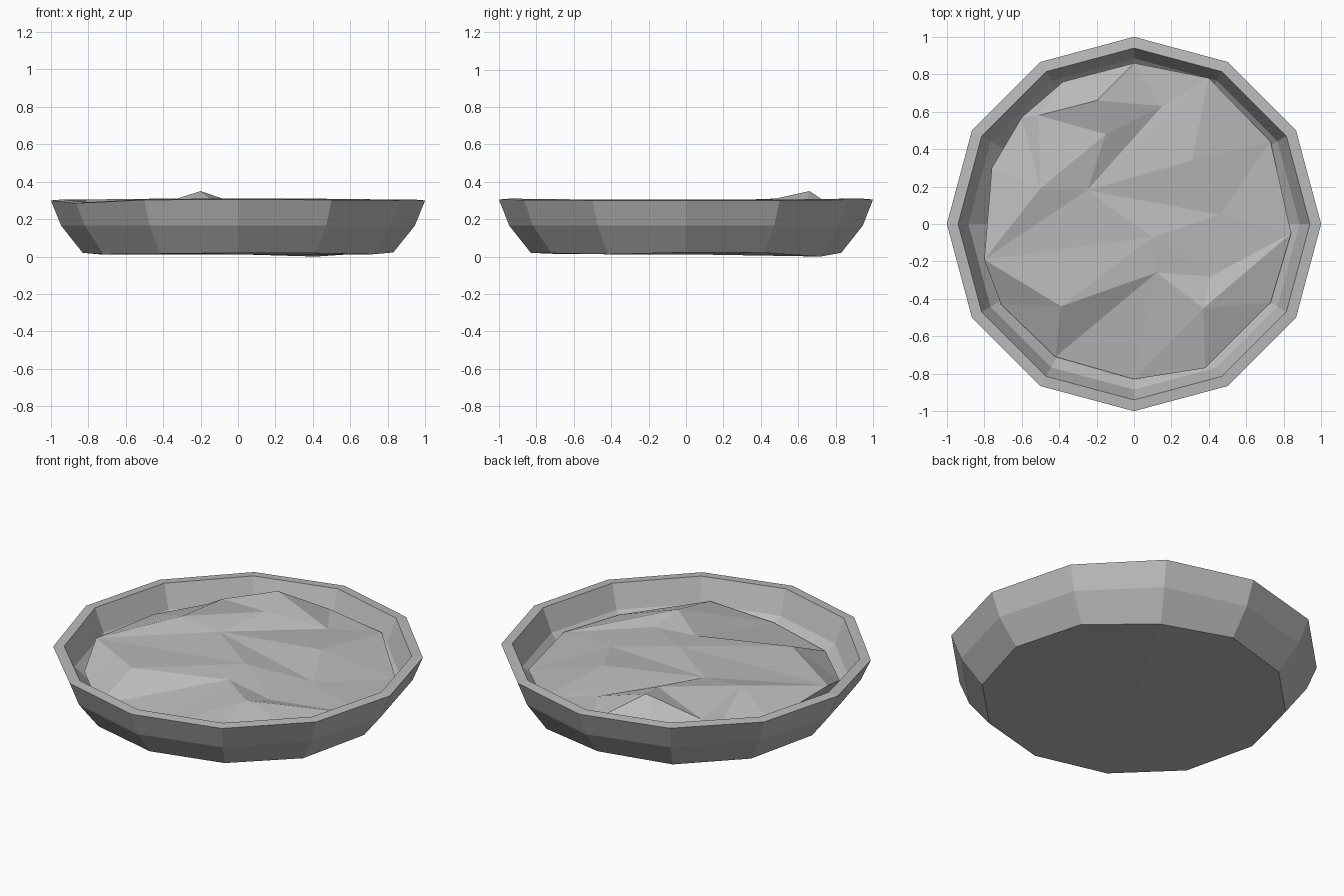
import bpy, bmesh, math
from mathutils import Vector
from mathutils.geometry import delaunay_2d_cdt

cube = bpy.data.objects.get("Cube")
if cube:
    bpy.data.objects.remove(cube)

SIDES = 12


def make_material(name, color):
    mat = bpy.data.materials.new(name)
    mat.use_nodes = True
    mat.diffuse_color = color
    mat.node_tree.nodes["Principled BSDF"].inputs["Base Color"].default_value = color
    return mat


def finish(bm, name, mat):
    bmesh.ops.recalc_face_normals(bm, faces=bm.faces[:])
    mesh = bpy.data.meshes.new(name)
    bm.to_mesh(mesh)
    bm.free()
    mesh.materials.append(mat)
    obj = bpy.data.objects.new(name, mesh)
    bpy.context.collection.objects.link(obj)
    return obj


def add_ring(bm, radius, height, offsets=None):
    ring = []
    for i in range(SIDES):
        angle = math.tau * i / SIDES
        z = height + (offsets[i] if offsets else 0)
        ring.append(bm.verts.new((radius * math.cos(angle), radius * math.sin(angle), z)))
    return ring


def fan(bm, ring, height):
    center = bm.verts.new((0, 0, height))
    for i in range(SIDES):
        bm.faces.new((ring[i], ring[(i + 1) % SIDES], center))


stone = make_material("grey stone", (0.5, 0.5, 0.5, 1))

# Bowl: faceted double wall with a flat rim and a slightly uneven underside
foot_wobble = [.022, .02, 0, .02, .01, .01, .02, .012, .015, .02, .018, .012]
rim_wobble = [0, 0, .004, .005, .004, 0, 0, -.015, .003, .005, .003, 0]
bm = bmesh.new()
rings = [
    add_ring(bm, .83, 0, foot_wobble),
    add_ring(bm, .945, .165),
    add_ring(bm, 1, .3, rim_wobble),
    add_ring(bm, .94, .305, rim_wobble),
    add_ring(bm, .885, .17),
    add_ring(bm, .77, .06),
]
for lower, upper in zip(rings, rings[1:]):
    for i in range(SIDES):
        j = (i + 1) % SIDES
        bm.faces.new((lower[i], lower[j], upper[j], upper[i]))
fan(bm, rings[0], .012)
fan(bm, rings[-1], .06)
finish(bm, "bowl", stone)

# Contents: lumpy faceted surface, edge points first, then lumps and hollows
edge = [
    (0, .86, .22), (.4, .78, .217), (.73, .44, .16), (.84, -.05, .167),
    (.73, -.42, .16), (.38, -.77, .2), (0, -.83, .15), (-.42, -.71, .14),
    (-.71, -.43, .15), (-.8, -.19, .235), (-.76, .3, .2), (-.6, .57, .2),
    (-.38, .76, .2),
]
lumps = {
    "peak": (-.2, .66, .35), "shoulder": (-.51, .58, .25), "step": (-.15, .48, .31),
    "back_dip": (.15, .63, .23), "crown": (-.25, .18, .278), "left_bump": (.31, .34, .26),
    "left_dip": (.46, .05, .22), "middle": (.1, -.07, .276), "ridge_start": (.12, -.26, .26),
    "ridge_end": (.37, -.45, .275), "hollow": (.41, -.28, .225),
    "front_bump": (-.39, -.44, .263), "right_bump": (-.5, .19, .3),
}
names = list(lumps)
points = edge + list(lumps.values())


def index(key):
    return key if isinstance(key, int) else len(edge) + names.index(key)


creases = [
    ("crown", "left_dip"), ("crown", "middle"), ("crown", 9), ("crown", "right_bump"),
    ("crown", "back_dip"), ("crown", 1), ("crown", "left_bump"), ("crown", "step"),
    ("step", "back_dip"), ("step", "peak"), ("step", "shoulder"), ("peak", "shoulder"),
    ("peak", "back_dip"), ("peak", 0), ("right_bump", 9), ("middle", 9),
    ("middle", "left_dip"), ("middle", "ridge_start"), ("middle", "hollow"),
    ("left_dip", 3), ("hollow", 3), ("ridge_end", 3), ("ridge_end", 5),
    ("ridge_start", "ridge_end"), ("ridge_start", "front_bump"), ("ridge_start", 7),
    ("front_bump", 7), ("front_bump", 9), ("left_bump", "left_dip"),
]
links = [(index(a), index(b)) for a, b in creases]
flat, _, tris, origins, _, _ = delaunay_2d_cdt(
    [Vector(p[:2]) for p in points], links, [], 0, 1e-5)

bm = bmesh.new()
verts = []
for co, origin in zip(flat, origins):
    z = points[origin[0]][2] if origin else .25
    verts.append(bm.verts.new((co.x, co.y, z)))
for tri in tris:
    bm.faces.new([verts[i] for i in tri])

# Skirt: tucks the edge of the contents down inside the bowl
border = [e for e in bm.edges if e.is_boundary]
skirt = bmesh.ops.extrude_edge_only(bm, edges=border)["geom"]
for v in skirt:
    if isinstance(v, bmesh.types.BMVert):
        v.co = (v.co.x * .88, v.co.y * .88, .07)
finish(bm, "contents", stone)
